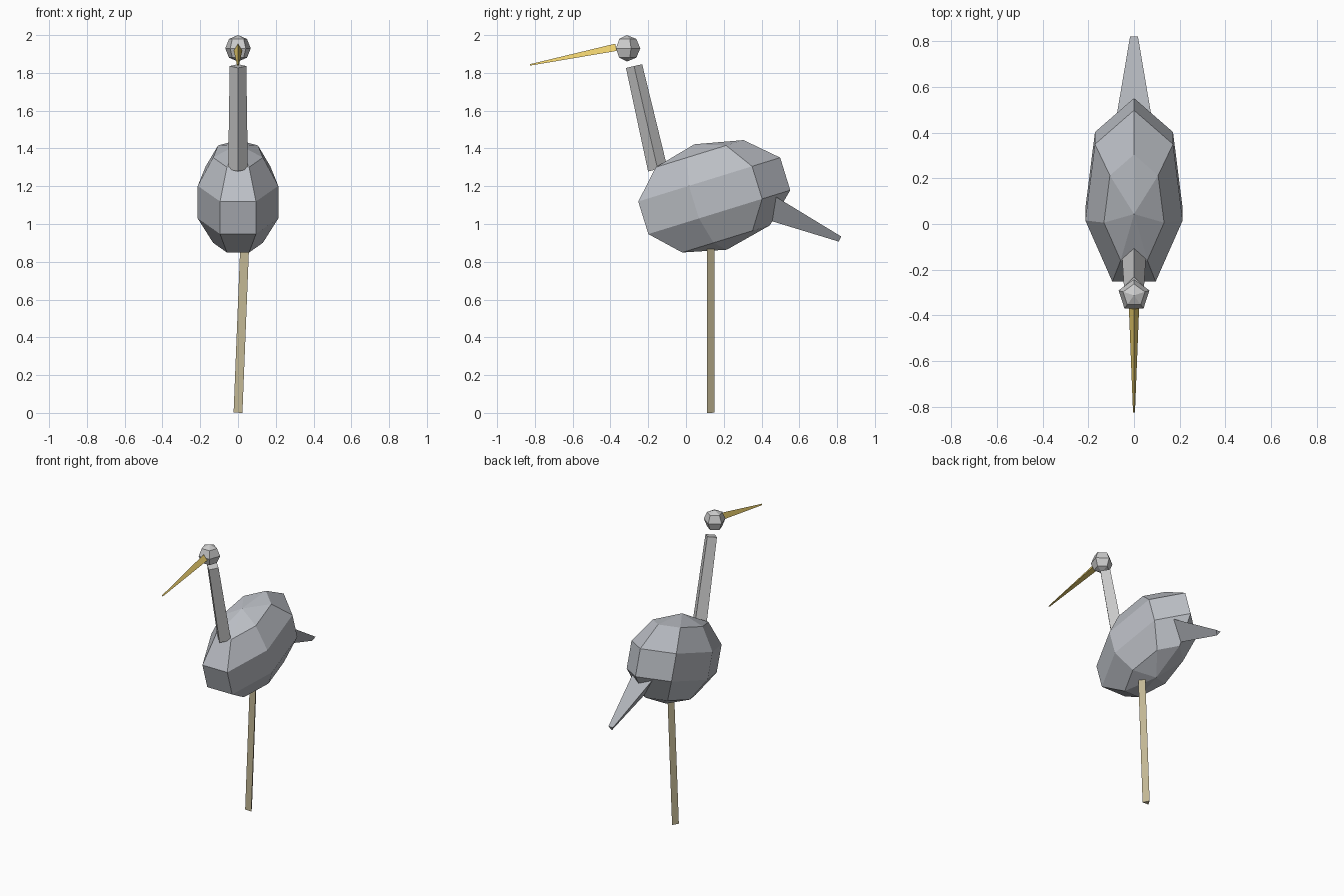
import bpy, bmesh
from math import sin, cos, pi
from mathutils import Matrix, Vector

if "Cube" in bpy.data.objects:
    bpy.data.objects.remove(bpy.data.objects["Cube"])


def material(name, rgb):
    m = bpy.data.materials.new(name)
    m.diffuse_color = (*rgb, 1)
    m.use_nodes = True
    m.node_tree.nodes["Principled BSDF"].inputs["Base Color"].default_value = m.diffuse_color
    return m


def lathe(name, profile, sides, matrix, mat):
    """Faceted solid turned around local z; first corner on local +y."""
    bm = bmesh.new()
    rings = [[bm.verts.new((r * sin(2 * pi * i / sides), r * cos(2 * pi * i / sides), z))
              for i in range(sides)] for r, z in profile]
    for a, b in zip(rings, rings[1:]):
        for i in range(sides):
            j = (i + 1) % sides
            bm.faces.new((a[i], a[j], b[j], b[i]))
    for (r, _), ring in ((profile[0], rings[0]), (profile[-1], rings[-1])):
        if r > 0:
            bm.faces.new(ring)
    bmesh.ops.remove_doubles(bm, verts=bm.verts, dist=1e-5)
    bm.transform(matrix)
    bmesh.ops.recalc_face_normals(bm, faces=bm.faces)
    mesh = bpy.data.meshes.new(name)
    bm.to_mesh(mesh)
    bm.free()
    mesh.materials.append(mat)
    ob = bpy.data.objects.new(name, mesh)
    bpy.context.collection.objects.link(ob)
    return ob


def ball(name, centre, size, tilt, sides, bands, mat):
    profile = [(0, -1)] + [(sin(pi * k / bands), -cos(pi * k / bands))
                           for k in range(1, bands)] + [(0, 1)]
    m = Matrix.Translation(centre) @ Matrix.Rotation(tilt, 4, 'X') @ Matrix.Diagonal((*size, 1))
    return lathe(name, profile, sides, m, mat)


def spike(name, start, end, r1, r2, sides, mat):
    start, end = Vector(start), Vector(end)
    z = (end - start).normalized()
    y = z.cross(Vector((1, 0, 0))).normalized()
    x = y.cross(z)
    m = Matrix.Translation(start) @ Matrix((x, y, z)).transposed().to_4x4()
    return lathe(name, [(r1, 0), (r2, (end - start).length)], sides, m, mat)


plumage = material("plumage", (0.50, 0.52, 0.56))
tail_grey = material("tail_grey", (0.43, 0.45, 0.48))
neck_grey = material("neck_grey", (0.55, 0.55, 0.54))
head_grey = material("head_grey", (0.70, 0.71, 0.70))
gold = material("gold", (0.80, 0.60, 0.15))
tan = material("tan", (0.55, 0.48, 0.30))

# Body and head
ball("body", (0, 0.13, 1.143), (0.23, 0.435, 0.292), 0.3, 7, 5, plumage)
ball("head", (0, -0.313, 1.93), (0.071, 0.071, 0.07), 0, 5, 4, head_grey)

# Neck, beak, tail and the single standing leg
spike("neck", (0, -0.15, 1.29), (0, -0.275, 1.836), 0.052, 0.044, 4, neck_grey)
spike("beak", (0, -0.37, 1.929), (0, -0.826, 1.841), 0.026, 0.005, 3, gold)
spike("tail", (0, 0.45, 1.108), (0, 0.817, 0.925), 0.089, 0.02, 3, tail_grey)
spike("leg", (0, 0.125, 0.001), (0.036, 0.125, 0.9), 0.027, 0.027, 3, tan)
